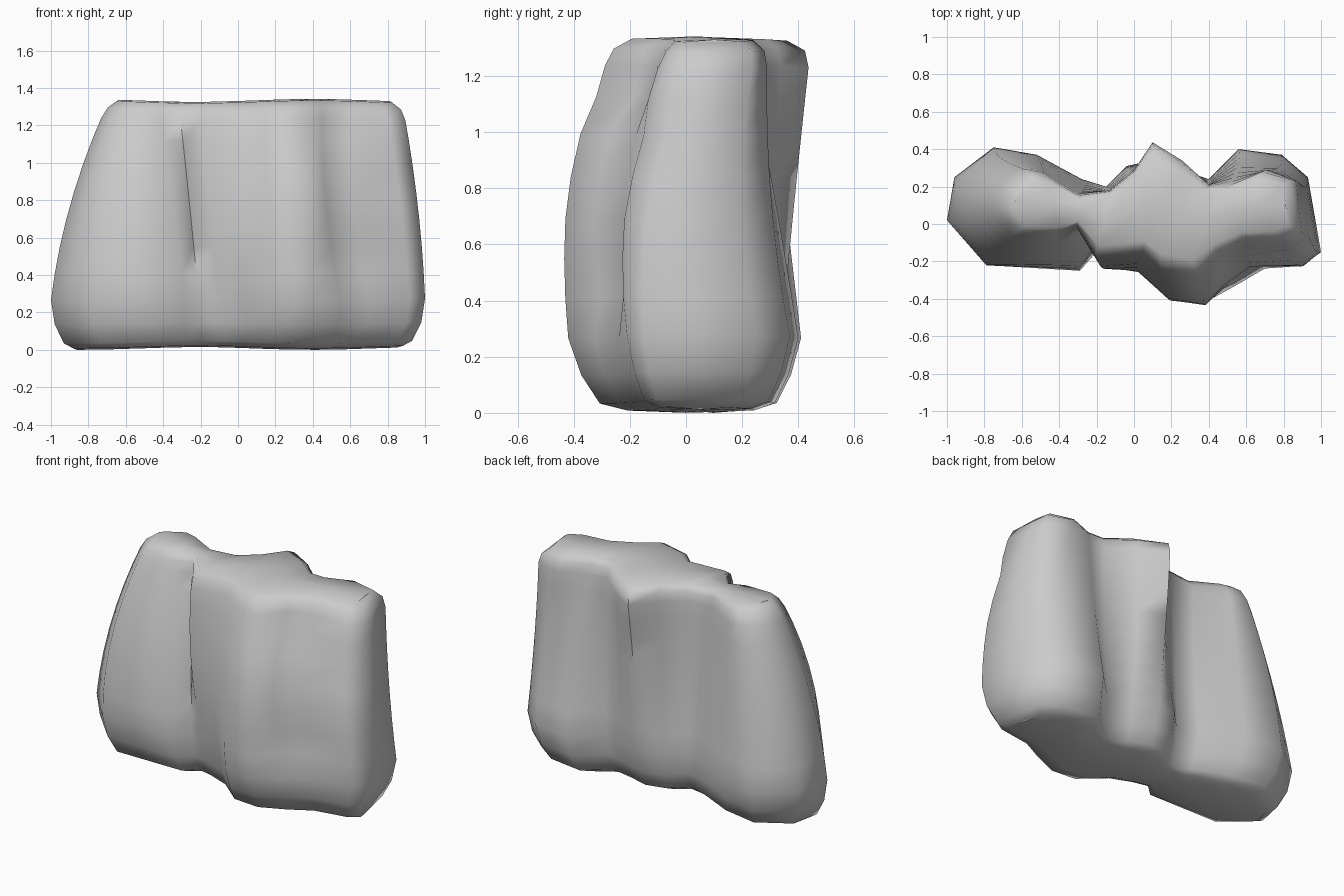
import bpy, bmesh, math

if "Cube" in bpy.data.objects:
    bpy.data.objects.remove(bpy.data.objects["Cube"])

# Plan outlines of the rock at three heights, counter-clockwise from the left tip
low = [(-1, .02), (-.79, -.22), (-.29, -.25), (-.21, -.16), (-.1, -.19), (.04, -.25),
       (.2, -.41), (.38, -.42), (.55, -.33), (.7, -.24), (.92, -.21), (1, -.15),
       (.93, .25), (.79, .37), (.56, .4), (.4, .24), (.25, .28), (.1, .34),
       (-.04, .31), (-.15, .2), (-.28, .24), (-.52, .37), (-.75, .41), (-.96, .25)]
mid = [(-.92, .03), (-.76, -.2), (-.33, -.2), (-.25, -.11), (-.15, -.24), (.02, -.25),
       (.17, -.38), (.38, -.43), (.48, -.33), (.62, -.23), (.88, -.22), (.97, -.14),
       (.92, .2), (.78, .31), (.56, .33), (.4, .22), (.24, .31), (.09, .38),
       (-.02, .27), (-.15, .18), (-.28, .2), (-.5, .33), (-.72, .36), (-.88, .22)]
top = [(-.72, .08), (-.64, -.05), (-.42, -.06), (-.31, -.01), (-.2, -.18), (.05, -.15),
       (.15, -.24), (.34, -.29), (.45, -.19), (.6, -.1), (.8, -.09), (.89, -.04),
       (.86, .24), (.7, .29), (.52, .22), (.4, .21), (.26, .34), (.1, .44),
       (0, .29), (-.13, .18), (-.3, .16), (-.48, .27), (-.58, .29), (-.69, .2)]

ZL, ZM, ZT = .28, .7, 1.27
# height, x shrink, y shrink of each ring
rings = [(.025, .88, .55), (.05, .93, .76), (.15, .98, .9), (.28, 1, 1), (.42, 1, 1),
         (.56, 1, 1), (.7, 1, 1), (.85, 1, 1), (1.0, 1, 1), (1.13, 1, 1),
         (1.24, 1, 1), (1.3, .985, .95), (1.335, .94, .78)]
# hollows worn in the front: x, z, radius, depth
dents = [(.46, 1.17, .11, .06), (.58, .48, .13, .05), (.92, .97, .12, .035)]


def blend(a, b, c, z):
    """Smooth curve through the three outline heights."""
    return (a * (z - ZM) * (z - ZT) / ((ZL - ZM) * (ZL - ZT))
            + b * (z - ZL) * (z - ZT) / ((ZM - ZL) * (ZM - ZT))
            + c * (z - ZL) * (z - ZM) / ((ZT - ZL) * (ZT - ZM)))


bm = bmesh.new()
loops = []
for z, sx, sy in rings:
    loop = []
    zc = max(z, ZL)
    for p, q, r in zip(low, mid, top):
        x = blend(p[0], q[0], r[0], zc) * sx
        y = .05 + (blend(p[1], q[1], r[1], zc) - .05) * sy
        if y < .05:
            for dx, dz, rad, depth in dents:
                y += depth * math.exp(-((x - dx) ** 2 + (z - dz) ** 2) / rad ** 2)
        wave = .012 * (z - .67) * math.cos(5 * (x - .4))
        loop.append(bm.verts.new((x, y, z + wave)))
    loops.append(loop)

# Rock sides
n = len(low)
for a, b in zip(loops, loops[1:]):
    for i in range(n):
        j = (i + 1) % n
        bm.faces.new((a[i], a[j], b[j], b[i]))

# Rock top and underside: strips joining front points to the back points opposite,
# over a slightly domed middle line
for loop, dome in ((loops[-1], .008), (loops[0], -.008)):
    half = n // 2
    centre = []
    for i in range(half):
        co = (loop[i].co + loop[n - 1 - i].co) / 2
        co.z += dome
        centre.append(bm.verts.new(co))
    for i in range(half - 1):
        bm.faces.new((loop[i], loop[i + 1], centre[i + 1], centre[i]))
        bm.faces.new((centre[i], centre[i + 1], loop[n - 2 - i], loop[n - 1 - i]))
    for i in (0, half - 1):
        bm.faces.new((loop[i], centre[i], loop[n - 1 - i]))
bmesh.ops.recalc_face_normals(bm, faces=bm.faces)
base = min(v.co.z for v in bm.verts)
bmesh.ops.translate(bm, verts=bm.verts, vec=(0, 0, -base))

mesh = bpy.data.meshes.new("cliff_rock")
bm.to_mesh(mesh)
bm.free()
rock = bpy.data.objects.new("cliff_rock", mesh)
bpy.context.collection.objects.link(rock)
bpy.context.view_layer.objects.active = rock
rock.select_set(True)
bpy.ops.object.shade_smooth_by_angle(angle=math.radians(80))
